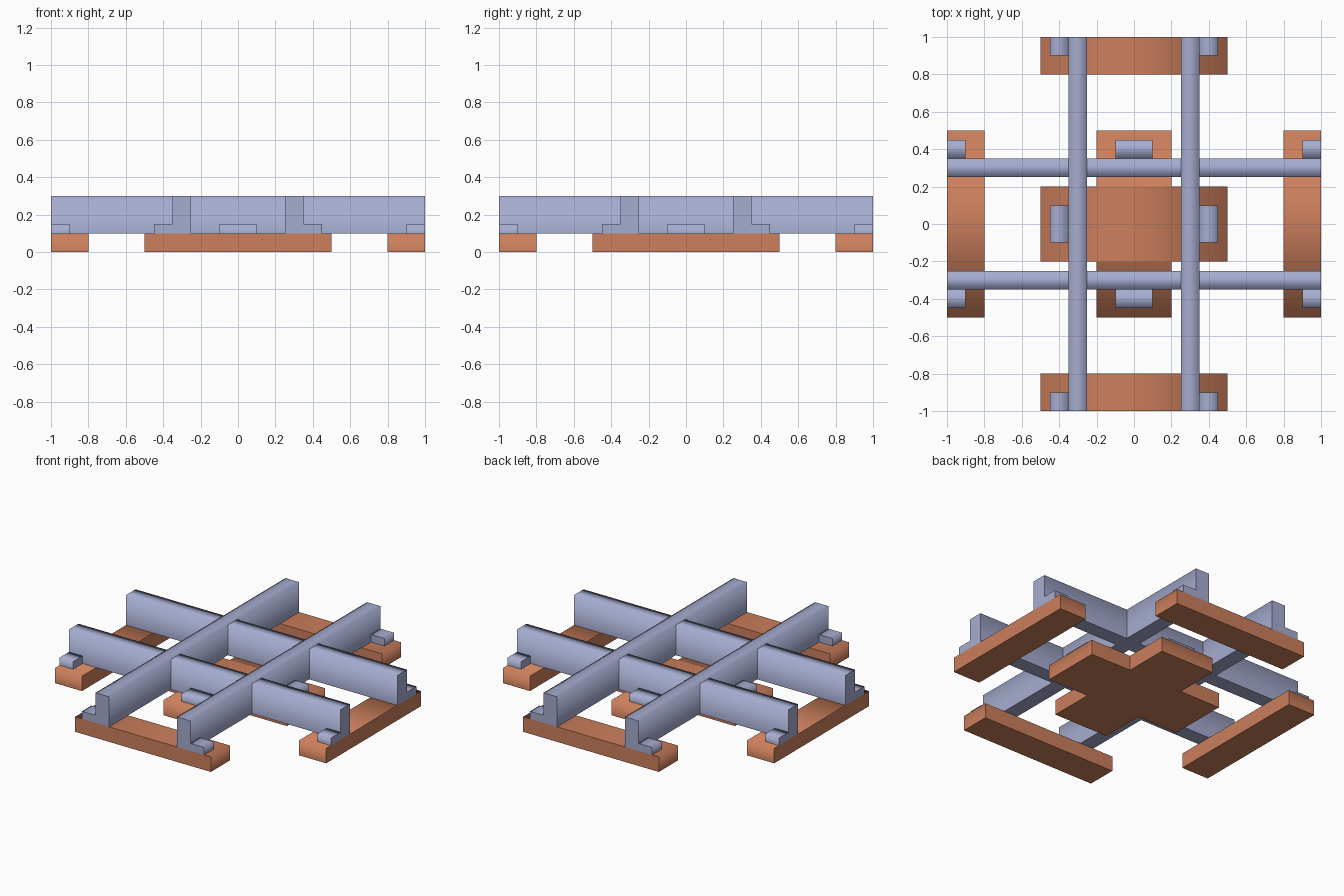
import bpy, bmesh

if "Cube" in bpy.data.objects:
    bpy.data.objects.remove(bpy.data.objects["Cube"])


def material(name, rgb):
    m = bpy.data.materials.new(name)
    m.diffuse_color = (*rgb, 1)
    m.use_nodes = True
    m.node_tree.nodes["Principled BSDF"].inputs["Base Color"].default_value = m.diffuse_color
    return m


WOOD = material("warm wood", (0.604, 0.212, 0.107))
METAL = material("blue grey steel", (0.381, 0.413, 0.631))


def block(name, u, v, z, mat, along_x):
    """Box with u across the track and v along it; shading is soft across the track."""
    x, y = (v, u) if along_x else (u, v)
    bm = bmesh.new()
    bmesh.ops.create_cube(bm, size=1)
    for p in bm.verts:
        p.co = [r[0] if c < 0 else r[1] for c, r in zip(p.co, (x, y, z))]
    bm.normal_update()
    across = 1 if along_x else 0
    for f in bm.faces:
        f.smooth = True
    for e in bm.edges:
        normals = [f.normal for f in e.link_faces]
        top = any(n.z > 0.5 for n in normals)
        side = any(abs(n[across]) > 0.5 for n in normals)
        e.smooth = top and side
    me = bpy.data.meshes.new(name)
    bm.to_mesh(me)
    bm.free()
    me.materials.append(mat)
    ob = bpy.data.objects.new(name, me)
    bpy.context.collection.objects.link(ob)


def side_range(s, a, b):
    return (a, b) if s > 0 else (-b, -a)


def track(prefix, along_x):
    drop = 0.0005 if along_x else 0      # avoids coplanar tops at the crossing
    # sleepers at both ends and in the middle
    for label, v in (("start", (-1, -0.8)), ("middle", (-0.2, 0.2)), ("end", (0.8, 1))):
        block(f"{prefix}_{label}_sleeper", (-0.5, 0.5), v, (0, 0.1 - drop), WOOD, along_x)
    for s, hand in ((-1, "low"), (1, "high")):
        # rail
        block(f"{prefix}_{hand}_rail", side_range(s, 0.25, 0.35), (-1, 1),
              (0.1 - drop, 0.3 - drop), METAL, along_x)
        # clips on the outer side of the rail
        for label, v in (("start", (-1, -0.9)), ("middle", (-0.1, 0.1)), ("end", (0.9, 1))):
            block(f"{prefix}_{hand}_{label}_clip", side_range(s, 0.35, 0.45), v,
                  (0.1 - drop, 0.15), METAL, along_x)


track("lengthwise", False)
track("crosswise", True)
